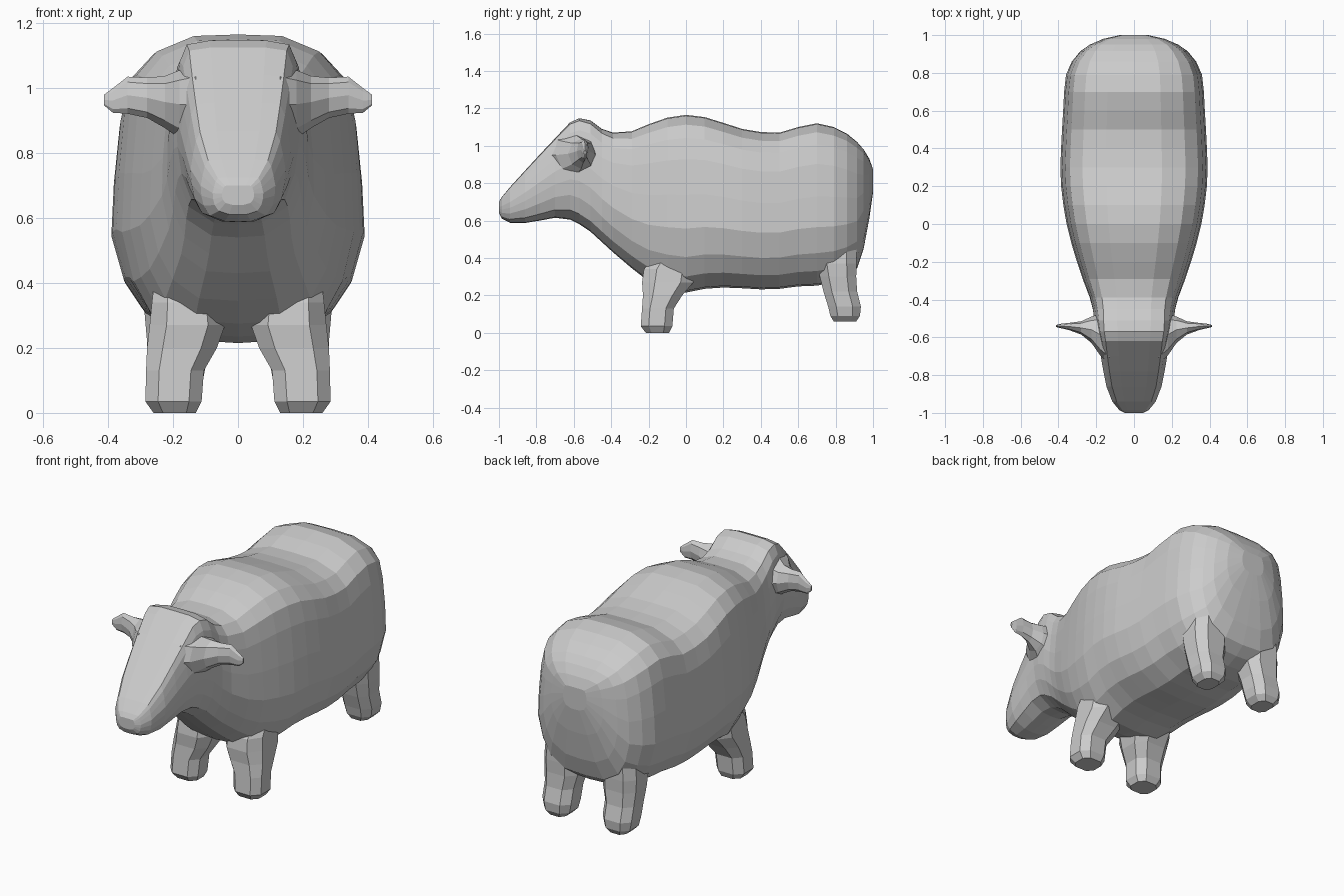
import bpy, bmesh, math
from mathutils import Vector


def loft(name, rings, mirror=False):
    """Skin a list of equal-length point rings, cap both ends."""
    bm = bmesh.new()
    vr = [[bm.verts.new(p) for p in ring] for ring in rings]
    n = len(vr[0])
    for a, b in zip(vr, vr[1:]):
        for i in range(n):
            j = (i + 1) % n
            bm.faces.new((a[i], a[j], b[j], b[i]))
    for ring in (vr[0], vr[-1]):
        c = bm.verts.new(sum((v.co for v in ring), Vector()) / n)
        for i in range(n):
            bm.faces.new((ring[i], ring[(i + 1) % n], c))
    bmesh.ops.recalc_face_normals(bm, faces=bm.faces)
    me = bpy.data.meshes.new(name)
    bm.to_mesh(me)
    bm.free()
    ob = bpy.data.objects.new(name, me)
    bpy.context.collection.objects.link(ob)
    if mirror:
        ob.modifiers.new("Mirror", 'MIRROR')
    return ob


# half cross-sections from top to bottom: (width fraction, height fraction)
BODY = [(0, 1), (.38, .995), (.7, .945), (.87, .87), (.935, .75), (.98, .55),
        (1, .36), (.9, .2), (.74, .09), (.44, .01), (0, 0)]
HEAD = [(0, 1), (.45, 1), (.8, .985), (.89, .89), (.95, .74), (1, .58),
        (.98, .42), (.92, .26), (.76, .1), (.35, .01), (0, 0)]


def section(y, z0, z1, w, k):
    half = [((1 - k) * b[0] + k * h[0], (1 - k) * b[1] + k * h[1])
            for b, h in zip(BODY, HEAD)]
    pts = [(w * f, y, z0 + (z1 - z0) * g) for f, g in half]
    return pts + [(-x, yy, z) for x, yy, z in pts[-2:0:-1]]


# body, neck and head in one skin: y, bottom, top, half width, head blend
stations = [
    (-1.0, .64, .70, .05, 1), (-.985, .61, .725, .078, 1),
    (-.94, .588, .78, .115, 1), (-.86, .587, .868, .146, 1),
    (-.78, .60, .955, .162, 1), (-.70, .615, 1.04, .176, 1),
    (-.62, .605, 1.125, .19, .9), (-.57, .58, 1.147, .202, .8),
    (-.51, .54, 1.135, .212, .6), (-.45, .485, 1.09, .22, .4),
    (-.39, .43, 1.07, .235, .2), (-.29, .345, 1.077, .272, 0),
    (-.2, .275, 1.115, .302, 0), (-.1, .235, 1.15, .332, 0),
    (0, .215, 1.165, .357, 0), (.1, .235, 1.153, .374, 0),
    (.2, .242, 1.122, .386, 0), (.3, .238, 1.09, .39, 0),
    (.4, .232, 1.073, .386, 0), (.5, .235, 1.07, .381, 0),
    (.6, .248, 1.1, .375, 0), (.7, .252, 1.12, .37, 0),
    (.79, .27, 1.1, .36, 0), (.86, .3, 1.065, .33, .1),
    (.915, .345, 1.02, .285, .2), (.95, .45, .98, .235, .4),
    (.98, .61, .93, .165, .6), (1.0, .75, .875, .075, 1)]
loft("body_and_head", [section(*s) for s in stations])


def leg(name, levels):
    """Eight-sided leg; levels hold z, x min, x max, y min, y max."""
    rings = []
    for z, x0, x1, y0, y1 in levels:
        cx, cy, rx, ry = (x0 + x1) / 2, (y0 + y1) / 2, (x1 - x0) / 2, (y1 - y0) / 2
        rings.append([(cx + rx * a, cy + ry * b, z) for a, b in
                      ((1, .5), (.55, 1), (-.55, 1), (-1, .5),
                       (-1, -.5), (-.55, -1), (.55, -1), (1, -.5))])
    return loft(name, rings, True)


leg("front_legs", [(0, .13, .26, -.215, -.09), (.035, .112, .285, -.242, -.073),
                   (.13, .105, .283, -.235, -.065), (.2, .065, .28, -.23, -.02),
                   (.27, .04, .272, -.235, .04), (.34, .05, .265, -.225, .05),
                   (.43, .08, .255, -.15, .05)])
leg("hind_legs", [(.06, .14, .24, .79, .91), (.09, .11, .27, .772, .93),
                  (.14, .1, .28, .76, .935), (.22, .1, .28, .735, .915),
                  (.3, .08, .287, .715, .91), (.37, .08, .29, .7, .912),
                  (.48, .08, .28, .7, .91), (.58, .1, .25, .74, .89)])

# ears: x, centre y, centre z, y radius, z radius
ears = [(.13, -.605, .95, .14, .12), (.18, -.585, .95, .11, .105),
        (.225, -.56, .957, .07, .08), (.28, -.55, .97, .035, .062),
        (.34, -.543, .978, .02, .057),
        (.385, -.54, .962, .012, .038), (.413, -.54, .963, .005, .016)]
loft("ears", [[(x, cy + ry * math.cos(i * math.pi / 4),
                cz + rz * math.sin(i * math.pi / 4)) for i in range(8)]
              for x, cy, cz, ry, rz in ears], True)
